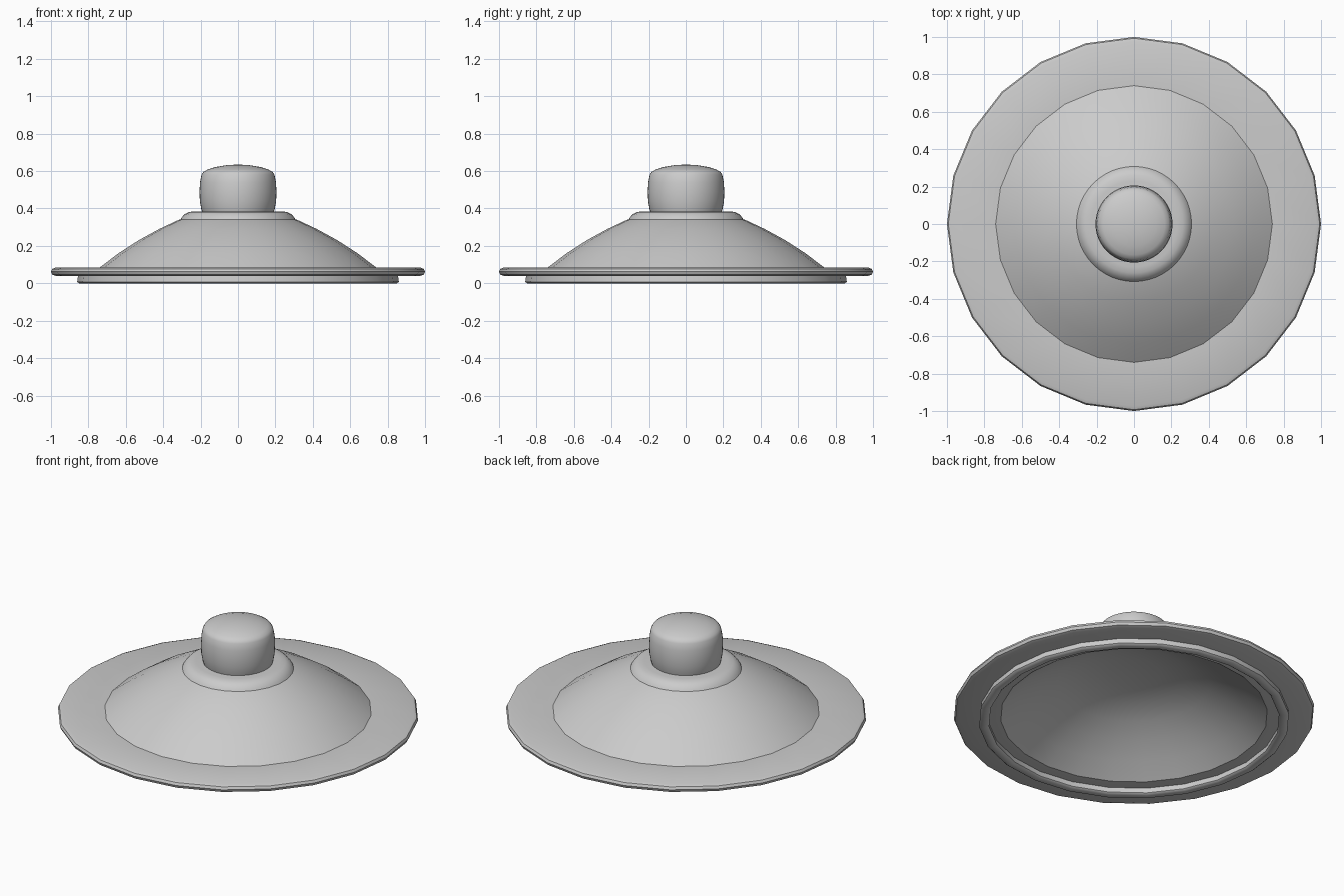
import bpy, bmesh, math

cube = bpy.data.objects.get("Cube")
if cube:
    bpy.data.objects.remove(cube, do_unlink=True)

grey = bpy.data.materials.new("light grey metal")
grey.use_nodes = True
GREY = (0.6, 0.6, 0.6, 1)
grey.diffuse_color = GREY
grey.node_tree.nodes["Principled BSDF"].inputs["Base Color"].default_value = GREY


def lathe(name, profile, sides, closed=False, angle=40):
    """Spin a (radius, height) profile around z."""
    bm = bmesh.new()
    verts = [bm.verts.new((r, 0, z)) for r, z in profile]
    edges = [bm.edges.new(p) for p in zip(verts, verts[1:])]
    if closed:
        edges.append(bm.edges.new((verts[-1], verts[0])))
    bmesh.ops.spin(bm, geom=verts + edges, cent=(0, 0, 0), axis=(0, 0, 1),
                   angle=math.tau, steps=sides, use_duplicate=False)
    bmesh.ops.remove_doubles(bm, verts=bm.verts, dist=0.0005)
    bmesh.ops.recalc_face_normals(bm, faces=bm.faces)
    mesh = bpy.data.meshes.new(name)
    bm.to_mesh(mesh)
    bm.free()
    mesh.materials.append(grey)
    obj = bpy.data.objects.new(name, mesh)
    bpy.context.collection.objects.link(obj)
    bpy.ops.object.select_all(action='DESELECT')
    obj.select_set(True)
    bpy.context.view_layer.objects.active = obj
    bpy.ops.object.shade_smooth_by_angle(angle=math.radians(angle))
    return obj


# Flat brim with a rounded outer edge
lathe("brim", [(0.74, 0.04), (0.975, 0.04), (0.993, 0.046), (1, 0.062),
               (0.993, 0.077), (0.975, 0.084), (0.73, 0.084)], 24, closed=True)

# Domed shell, outer skin then hollow inside
lathe("dome", [(0, 0.36), (0.25, 0.36), (0.32, 0.338), (0.42, 0.291),
               (0.53, 0.231), (0.64, 0.16), (0.745, 0.08),
               (0.74, 0.04), (0.64, 0.115), (0.53, 0.185), (0.42, 0.243),
               (0.3, 0.29), (0.15, 0.313), (0, 0.32)], 24)

# Raised collar under the knob
lathe("collar", [(0, 0.385), (0.23, 0.385), (0.262, 0.381), (0.285, 0.37),
                 (0.303, 0.35), (0.314, 0.33), (0, 0.33)], 48)

# Barrel-shaped knob with a domed top
lathe("knob", [(0, 0.37), (0.188, 0.37), (0.196, 0.395), (0.204, 0.44),
               (0.206, 0.49), (0.203, 0.54), (0.195, 0.58), (0.186, 0.595),
               (0.165, 0.607), (0.12, 0.622), (0.06, 0.632), (0, 0.635)], 48)

# Thin locating ring below the brim
lathe("locating_ring", [(0.81, 0.042), (0.805, 0.008), (0.815, 0), (0.85, 0),
                        (0.86, 0.008), (0.855, 0.042)], 24, closed=True)
